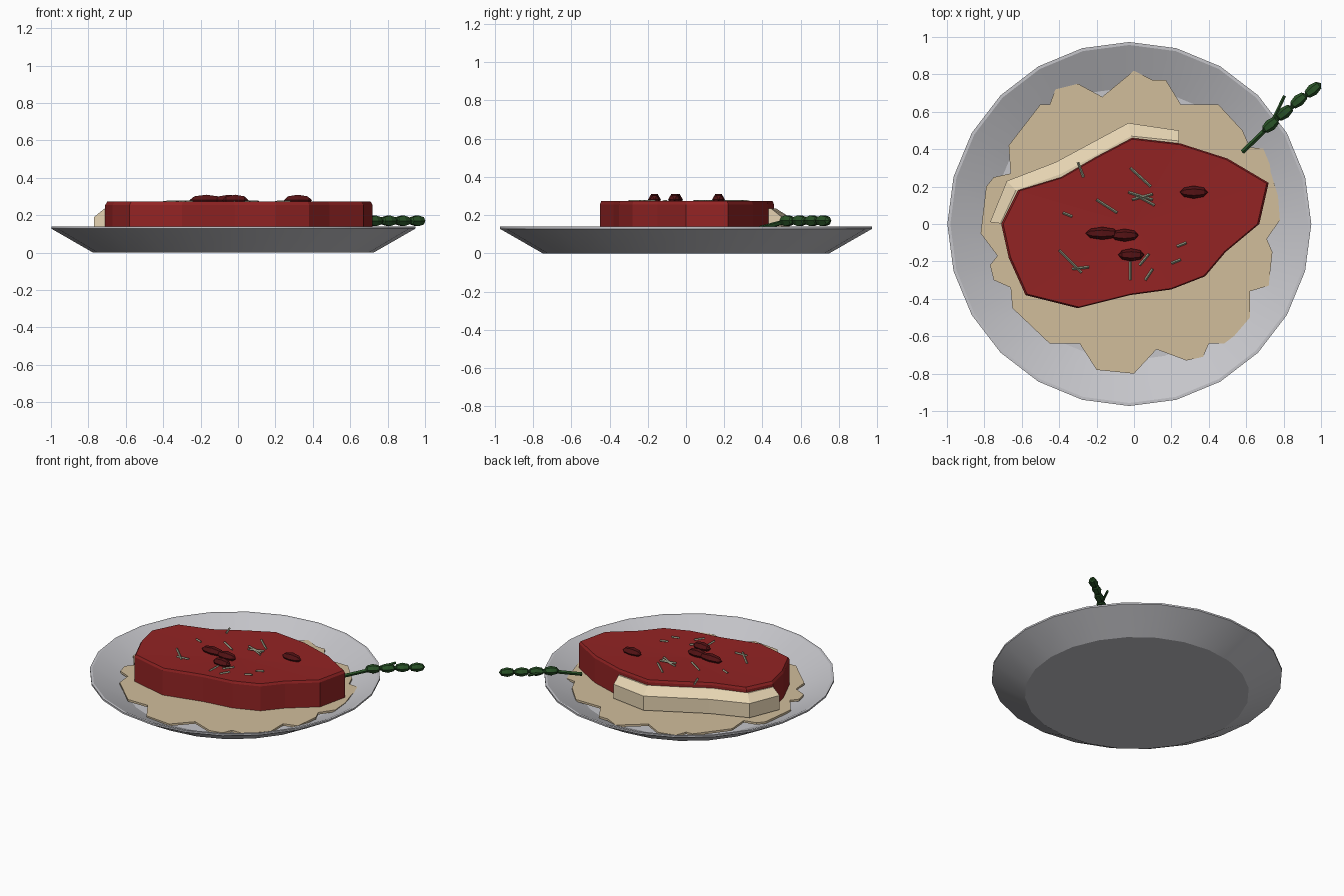
import bpy, bmesh, math
from mathutils import Vector, Matrix

if "Cube" in bpy.data.objects:
    bpy.data.objects.remove(bpy.data.objects["Cube"])


def mat(name, r, g, b):
    m = bpy.data.materials.new(name)
    m.diffuse_color = (r, g, b, 1)
    m.use_nodes = True
    m.node_tree.nodes["Principled BSDF"].inputs["Base Color"].default_value = m.diffuse_color
    return m


GREY = mat("plate grey", .56, .56, .59)
PAPER = mat("flatbread tan", .64, .51, .33)
FAT = mat("fat cream", .78, .65, .44)
RED = mat("meat red", .29, .017, .017)
DARK = mat("dark red", .09, .006, .007)
GREEN = mat("sprig green", .022, .085, .02)
SAGE = mat("dried herb", .32, .34, .24)


def finish(bm, name, material):
    bmesh.ops.recalc_face_normals(bm, faces=bm.faces[:])
    me = bpy.data.meshes.new(name)
    bm.to_mesh(me)
    bm.free()
    me.materials.append(material)
    ob = bpy.data.objects.new(name, me)
    bpy.context.collection.objects.link(ob)
    return ob


def loft(bm, rings, closed=True, caps=True):
    """Skin a list of point rings."""
    vs = [[bm.verts.new(p) for p in r] for r in rings]
    n = len(vs[0])
    for a, b in zip(vs, vs[1:]):
        for i in range(n):
            j = (i + 1) % n
            bm.faces.new((a[i], a[j], b[j], b[i]))
    if caps:
        bm.faces.new(vs[0])
        bm.faces.new(vs[-1])
    return vs


def rod(bm, a, b, r, sides=5):
    a, b = Vector(a), Vector(b)
    d = b - a
    m = Matrix.Translation((a + b) / 2) @ d.to_track_quat('Z', 'Y').to_matrix().to_4x4()
    bmesh.ops.create_cone(bm, cap_ends=True, segments=sides, radius1=r, radius2=r,
                          depth=d.length, matrix=m)


def bead(bm, loc, half_len, r, angle=0):
    """Faceted lozenge lying along the given angle."""
    m = (Matrix.Translation(loc) @ Matrix.Rotation(angle, 4, 'Z')
         @ Matrix.Rotation(math.pi / 2, 4, 'Y') @ Matrix.Diagonal((r, r, half_len, 1)))
    bmesh.ops.create_uvsphere(bm, u_segments=6, v_segments=4, radius=1, matrix=m)


# plate: lathed profile, 24 sides
bm = bmesh.new()
profile = [(.75, 0), (.973, .128), (.973, .14), (.957, .14), (.73, .03)]
loft(bm, [[(-.025 + r * math.cos(k * math.pi / 12), r * math.sin(k * math.pi / 12), z)
           for k in range(24)] for r, z in profile])
plate = finish(bm, "plate", GREY)
bpy.context.view_layer.objects.active = plate
plate.select_set(True)
bpy.ops.object.shade_smooth_by_angle(angle=math.radians(25))

# flatbread: thin ragged sheet
edge = [(0, .82), (.1, .77), (.17, .77), (.25, .64), (.45, .64), (.58, .5), (.62, .41),
        (.72, .4), (.73, .28), (.77, .15), (.78, .02), (.71, -.08), (.74, -.15),
        (.72, -.33), (.62, -.36), (.62, -.5), (.5, -.64), (.4, -.64), (.37, -.71),
        (.28, -.73), (.12, -.67), (0, -.8), (-.2, -.78), (-.29, -.64), (-.45, -.64),
        (-.65, -.45), (-.66, -.34), (-.75, -.3), (-.77, -.22), (-.73, -.17),
        (-.82, -.05), (-.79, .2), (-.75, .25), (-.66, .27), (-.67, .42), (-.5, .64),
        (-.45, .64), (-.42, .72), (-.3, .75), (-.17, .68)]
bm = bmesh.new()
loft(bm, [[(x, y, z) for x, y in edge] for z in (.06, .075)])
finish(bm, "flatbread", PAPER)

# steak: outline slab with a slightly dished top
cut = [(-.01, .46), (.25, .43), (.5, .35), (.72, .22), (.67, 0), (.49, -.15), (.38, -.28),
       (.2, -.35), (-.02, -.38), (-.3, -.45), (-.58, -.38), (-.67, -.18), (-.71, 0),
       (-.62, .18), (-.39, .25), (-.2, .36)]
bm = bmesh.new()
levels = [(1, .07), (1, .255), (.985, .272)]
rings = loft(bm, [[(x * s, y * s, z) for x, y in cut] for s, z in levels], caps=False)
bm.faces.new(rings[0])
mid = bm.verts.new((0, 0, .262))
for i in range(len(cut)):
    bm.faces.new((rings[-1][i - 1], rings[-1][i], mid))
finish(bm, "steak", RED)

# fat strip along the back left edge
outer = [(-.77, .01), (-.68, .23), (-.42, .33), (-.03, .54), (.24, .5)]
inner = [(-.69, 0), (-.61, .16), (-.38, .24), (-.01, .44), (.24, .42)]
bm = bmesh.new()
loft(bm, [[(*o, .085), (*o, .19), (o[0] * .3 + i[0] * .7, o[1] * .3 + i[1] * .7, .235),
           (*i, .235), (*i, .085)] for o, i in zip(outer, inner)])
finish(bm, "fat_strip", FAT)

# peppercorn-like dark bits
for k, (x, y, h) in enumerate([(.32, .17, .075), (-.17, -.05, .09),
                               (-.05, -.06, .075), (-.015, -.165, .07)]):
    bm = bmesh.new()
    bead(bm, (x, y, .28), h, .034)
    finish(bm, f"dark_bit_{k}", DARK)

# scattered dried herbs
herbs = [(-.3, .33, -.27, .25), (-.2, .13, -.09, .06), (-.38, .06, -.33, .04),
         (-.02, .3, .09, .2), (-.03, .17, .1, .13), (.0, .16, .11, .1), (-.01, .13, .1, .16),
         (-.4, -.14, -.28, -.26), (-.33, -.24, -.24, -.23), (-.02, -.2, -.02, -.3),
         (.03, -.22, .08, -.16), (.06, -.3, .1, -.24), (.23, -.12, .28, -.1),
         (.2, -.21, .25, -.19)]
bm = bmesh.new()
for x1, y1, x2, y2 in herbs:
    rod(bm, (x1, y1, .27), (x2, y2, .272), .007, 4)
finish(bm, "dried_herbs", SAGE)

# green sprig: stem, beads and a side leaf
bm = bmesh.new()
rod(bm, (.58, .385, .13), (.74, .54, .17), .013)
rod(bm, (.74, .54, .17), (.96, .72, .17), .013)
rod(bm, (.74, .55, .17), (.805, .685, .175), .009)
for x, y in [(.73, .53), (.805, .595), (.88, .66), (.957, .718)]:
    bead(bm, (x, y, .17), .055, .032, math.radians(40))
finish(bm, "green_sprig", GREEN)
